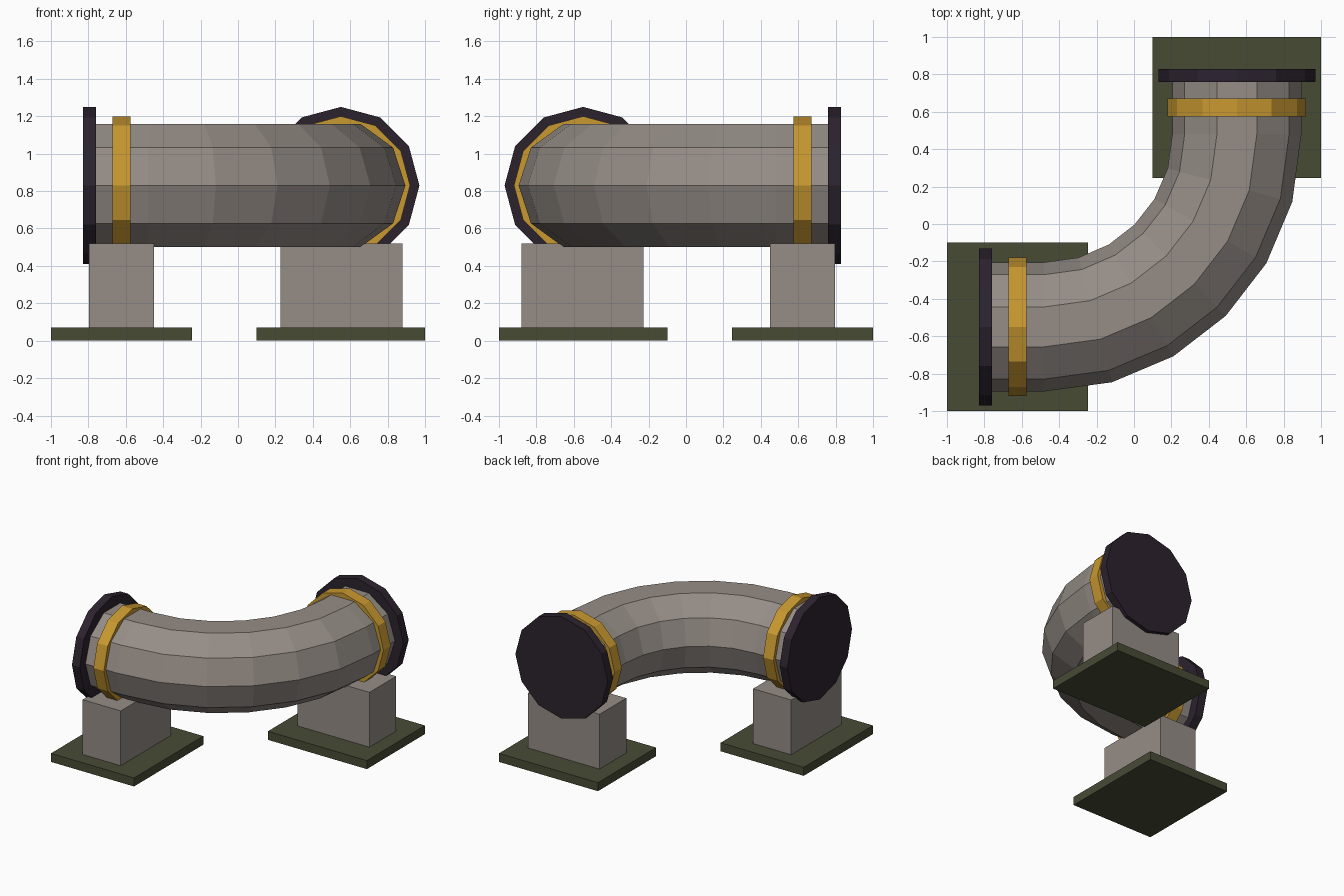
import bpy, bmesh, math
from mathutils import Vector, Matrix

cube = bpy.data.objects.get("Cube")
if cube:
    bpy.data.objects.remove(cube, do_unlink=True)


def material(name, rgb):
    m = bpy.data.materials.new(name)
    m.use_nodes = True
    m.diffuse_color = (*rgb, 1)
    m.node_tree.nodes["Principled BSDF"].inputs["Base Color"].default_value = (*rgb, 1)
    return m


GREY = material("warm grey metal", (0.30, 0.265, 0.24))
GOLD = material("gold band", (0.578, 0.314, 0.03))
DARK = material("dark purple flange", (0.025, 0.016, 0.027))
OLIVE = material("olive base", (0.065, 0.07, 0.036))

AXIS = 0.55      # pipe offset from the model centre
HEIGHT = 0.83    # pipe axis height


def finish(name, bm, mat):
    bmesh.ops.recalc_face_normals(bm, faces=bm.faces)
    mesh = bpy.data.meshes.new(name)
    bm.to_mesh(mesh)
    bm.free()
    mesh.materials.append(mat)
    obj = bpy.data.objects.new(name, mesh)
    bpy.context.collection.objects.link(obj)
    return obj


def swap(bm):
    """Reflect across the diagonal to make the second end of the pipe."""
    for v in bm.verts:
        v.co.x, v.co.y = -v.co.y, -v.co.x


def box(name, lo, hi, mat, other):
    bm = bmesh.new()
    bmesh.ops.create_cube(bm, size=1)
    lo, hi = Vector(lo), Vector(hi)
    for v in bm.verts:
        v.co = (lo + hi) / 2 + v.co * (hi - lo)
    if other:
        swap(bm)
    finish(name, bm, mat)


def disc(name, x0, x1, radius, mat, other):
    bm = bmesh.new()
    place = Matrix.Translation(((x0 + x1) / 2, -AXIS, HEIGHT)) @ Matrix.Rotation(math.pi / 2, 4, "Y")
    bmesh.ops.create_cone(bm, cap_ends=True, segments=12, radius1=radius,
                          radius2=radius, depth=x1 - x0, matrix=place)
    if other:
        swap(bm)
    finish(name, bm, mat)


# Supports, flanges and bands at both ends
for side, other in (("left", True), ("right", False)):
    box(side + "_base_plate", (-1, -1, 0), (-0.245, -0.1, 0.07), OLIVE, other)
    box(side + "_pillar", (-0.797, -0.88, 0.01), (-0.45, -0.228, 0.52), GREY, other)
    disc(side + "_end_flange", -0.83, -0.76, 0.42, DARK, other)
    disc(side + "_band", -0.67, -0.575, 0.37, GOLD, other)

# Bent pipe: ten-sided rings swept along a straight-curve-straight path
start, end, reach, steps = Vector((-0.48, -AXIS)), Vector((AXIS, 0.48)), 0.565, 6
c1, c2 = start + Vector((reach, 0)), end - Vector((0, reach))
path = [(Vector((-0.79, -AXIS)), 0)]
for i in range(steps + 1):
    t = i / steps
    s = 1 - t
    p = start * s**3 + c1 * (3 * s * s * t) + c2 * (3 * s * t * t) + end * t**3
    path.append((p, t * math.pi / 2))
path.append((Vector((AXIS, 0.79)), math.pi / 2))

SIDES, RADIUS = 10, 0.345
bm = bmesh.new()
rings = []
for p, turn in path:
    ring = []
    for k in range(SIDES):
        a = math.tau * k / SIDES
        out = RADIUS * math.cos(a)
        ring.append(bm.verts.new((p.x + out * math.sin(turn), p.y - out * math.cos(turn),
                                  HEIGHT + RADIUS * math.sin(a))))
    rings.append(ring)
for a, b in zip(rings, rings[1:]):
    for k in range(SIDES):
        n = (k + 1) % SIDES
        bm.faces.new((a[k], a[n], b[n], b[k]))
bm.faces.new(rings[0])
bm.faces.new(rings[-1])
finish("bent_pipe", bm, GREY)
